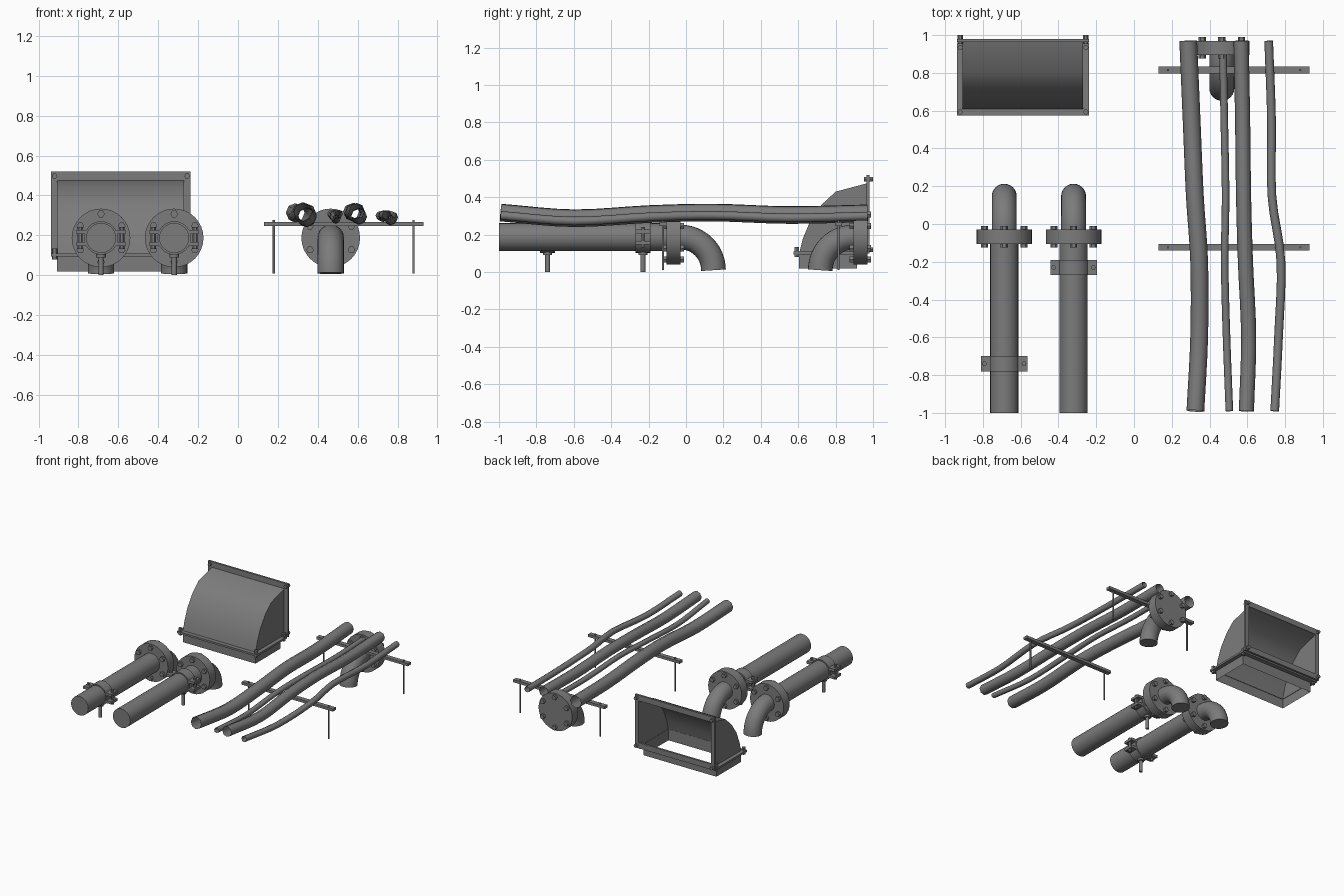
import bpy, bmesh, math
from mathutils import Vector

cube = bpy.data.objects.get("Cube")
if cube:
    bpy.data.objects.remove(cube, do_unlink=True)

grey = bpy.data.materials.new("dull_grey_steel")
grey.use_nodes = True
grey.diffuse_color = (0.2, 0.2, 0.2, 1)
grey.node_tree.nodes["Principled BSDF"].inputs["Base Color"].default_value = (0.2, 0.2, 0.2, 1)


def finish(name, bm, smooth=True):
    bmesh.ops.recalc_face_normals(bm, faces=bm.faces)
    mesh = bpy.data.meshes.new(name)
    bm.to_mesh(mesh)
    bm.free()
    mesh.materials.append(grey)
    obj = bpy.data.objects.new(name, mesh)
    bpy.context.collection.objects.link(obj)
    if smooth:
        bpy.ops.object.select_all(action='DESELECT')
        obj.select_set(True)
        bpy.context.view_layer.objects.active = obj
        bpy.ops.object.shade_smooth_by_angle(angle=math.radians(50))
    return obj


def add_tube(bm, path, radius, sides=24, caps=True):
    """Sweep a round section along a path lying mostly in a y-z plane."""
    path = [Vector(p) for p in path]
    rings = []
    for i, p in enumerate(path):
        t = (path[min(i + 1, len(path) - 1)] - path[max(i - 1, 0)]).normalized()
        u = Vector((1, 0, 0))
        u = (u - t * u.dot(t)).normalized()
        v = t.cross(u)
        angles = [2 * math.pi * k / sides for k in range(sides)]
        rings.append([bm.verts.new(p + radius * (u * math.cos(a) + v * math.sin(a))) for a in angles])
    for a, b in zip(rings, rings[1:]):
        for k in range(sides):
            n = (k + 1) % sides
            bm.faces.new((a[k], a[n], b[n], b[k]))
    if caps:
        bm.faces.new(rings[0])
        bm.faces.new(rings[-1])


def add_box(bm, x0, x1, y0, y1, z0, z1):
    verts = bmesh.ops.create_cube(bm, size=1)["verts"]
    for v in verts:
        v.co = ((x0 + x1) / 2 + v.co.x * (x1 - x0),
                (y0 + y1) / 2 + v.co.y * (y1 - y0),
                (z0 + z1) / 2 + v.co.z * (z1 - z0))


def tube(name, path, radius, sides=24, caps=True):
    bm = bmesh.new()
    add_tube(bm, path, radius, sides, caps)
    return finish(name, bm)


def smooth_path(points, steps=4):
    """Catmull-Rom curve through the points."""
    pts = [Vector(p) for p in points]
    pts = [2 * pts[0] - pts[1]] + pts + [2 * pts[-1] - pts[-2]]
    out = []
    for a, b, c, d in zip(pts, pts[1:], pts[2:], pts[3:]):
        for s in range(steps):
            t = s / steps
            out.append(0.5 * (2 * b + (c - a) * t + (2 * a - 5 * b + 4 * c - d) * t ** 2
                              + (3 * b - a - 3 * c + d) * t ** 3))
    return out + [pts[-2]]


AXIS_Z = 0.187


# Bolted flange with an elbow turning down to the floor
def flanged_elbow(label, x, y0, y1, direction):
    tube(label + "_flange", [(x, y0, AXIS_Z), (x, y1, AXIS_Z)], 0.147, 32)
    bm = bmesh.new()
    for k in range(6):
        a = k * math.pi / 3
        bx, bz = x + 0.12 * math.sin(a), AXIS_Z + 0.12 * math.cos(a)
        add_tube(bm, [(bx, y0 - 0.02, bz), (bx, y1 + 0.02, bz)], 0.019, 6)
    finish(label + "_flange_bolts", bm, False)
    start = y1 if direction > 0 else y0
    bend = AXIS_Z - 0.01
    arc = [i * math.pi / 24 for i in range(13)]
    path = [(x, start - direction * 0.02, AXIS_Z)]
    path += [(x, start + direction * bend * math.sin(a), AXIS_Z - bend * (1 - math.cos(a))) for a in arc]
    tube(label + "_elbow", path, 0.066)


# Pipe clamp: ring, paired ears, vertical bolts and a floor post
def clamp(label, x, y):
    tube(label + "_clamp_ring", [(x, y - 0.04, AXIS_Z), (x, y + 0.04, AXIS_Z)], 0.084)
    ears, bolts = bmesh.new(), bmesh.new()
    for s in (-1, 1):
        xs = sorted((x + s * 0.07, x + s * 0.123))
        for dz in (-0.03, 0.03):
            add_box(ears, *xs, y - 0.04, y + 0.04, AXIS_Z + dz - 0.01, AXIS_Z + dz + 0.01)
        bx = x + s * 0.105
        add_tube(bolts, [(bx, y, AXIS_Z - 0.055), (bx, y, AXIS_Z + 0.055)], 0.013, 6)
    finish(label + "_clamp_ears", ears, False)
    finish(label + "_clamp_bolts", bolts, False)
    tube(label + "_post", [(x, y, 0), (x, y, 0.11)], 0.013, 12)
    tube(label + "_post_collar", [(x, y, 0.09), (x, y, 0.115)], 0.024, 12)


for label, x, clamp_y in (("right_pipe", -0.687, -0.74), ("left_pipe", -0.32, -0.23)):
    tube(label, [(x, -1, AXIS_Z), (x, -0.08, AXIS_Z)], 0.075)
    flanged_elbow(label, x, -0.105, -0.03, 1)
    clamp(label, x, clamp_y)
flanged_elbow("rear_pipe", 0.465, 0.895, 0.97, -1)

# Cables, open at the ends
cables = {
    "thick_cable": (0.047, 0, (0.325, 0.345, 0.345, 0.322, 0.305, 0.287)),
    "thin_cable": (0.02, -0.01, (0.505, 0.49, 0.48, 0.485, 0.478, 0.47)),
    "medium_cable": (0.04, 0.005, (0.595, 0.607, 0.59, 0.58, 0.575, 0.567)),
    "outer_cable": (0.023, -0.015, (0.745, 0.765, 0.778, 0.73, 0.728, 0.713)),
}
heights = (0.318, 0.288, 0.31, 0.318, 0.305, 0.314)
stations = (-0.99, -0.6, -0.2, 0.15, 0.55, 0.97)
for name, (radius, lift, xs) in cables.items():
    path = smooth_path([(x, y, z + lift) for x, y, z in zip(xs, stations, heights)])
    tube(name, path, radius, 8, caps=False)

# Cable racks: cross bar on two thin rods
for label, y in (("front", -0.123), ("rear", 0.815)):
    bm = bmesh.new()
    add_box(bm, 0.13, 0.93, y - 0.018, y + 0.018, 0.246, 0.267)
    finish(label + "_rack_bar", bm, False)
    bm = bmesh.new()
    for x in (0.18, 0.88):
        add_tube(bm, [(x, y, 0.01), (x, y, 0.277)], 0.006, 8)
    finish(label + "_rack_legs", bm)

# Duct hood: curved sheet with two side walls, open at back and bottom
X0, X1 = -0.907, -0.27
profile = [(0.605, 0.1), (0.625, 0.18), (0.665, 0.275), (0.725, 0.36), (0.8, 0.43), (0.97, 0.475)]
bm = bmesh.new()
left = [bm.verts.new((X0, y, z)) for y, z in profile + [(0.97, 0.1)]]
right = [bm.verts.new((X1, y, z)) for y, z in profile + [(0.97, 0.1)]]
bm.faces.new(left)
bm.faces.new(right)
for i in range(len(profile) - 1):
    bm.faces.new((left[i], left[i + 1], right[i + 1], right[i]))
finish("hood_shell", bm)

# Skirt under the hood
bm = bmesh.new()
corners = [(X0, 0.605), (X1, 0.605), (X1, 0.915), (X0, 0.915)]
low = [bm.verts.new((x, y, 0.02)) for x, y in corners]
high = [bm.verts.new((x, y, 0.105)) for x, y in corners]
for i in range(4):
    n = (i + 1) % 4
    bm.faces.new((low[i], low[n], high[n], high[i]))
finish("hood_skirt", bm, False)

# Flat frames around both hood openings, with corner bolts
FX0, FX1, W = -0.937, -0.238, 0.034
lower, back, bolts = bmesh.new(), bmesh.new(), bmesh.new()
for x in (FX0, FX1 - W):
    add_box(lower, x, x + W, 0.575, 0.955, 0.095, 0.11)
    add_box(back, x, x + W, 0.964, 0.98, 0.1, 0.52)
    bx = x + W / 2
    for y in (0.593, 0.935):
        add_tube(bolts, [(bx, y, 0.08), (bx, y, 0.135)], 0.014, 6)
    for z in (0.12, 0.497):
        add_tube(bolts, [(bx, 0.953, z), (bx, 1.0, z)], 0.014, 6)
for y in (0.575, 0.955 - W):
    add_box(lower, FX0 + W, FX1 - W, y, y + W, 0.095, 0.11)
for z in (0.1, 0.476):
    add_box(back, FX0 + W, FX1 - W, 0.964, 0.98, z, z + 0.044)
finish("hood_lower_frame", lower, False)
finish("hood_back_frame", back, False)
finish("hood_frame_bolts", bolts, False)
